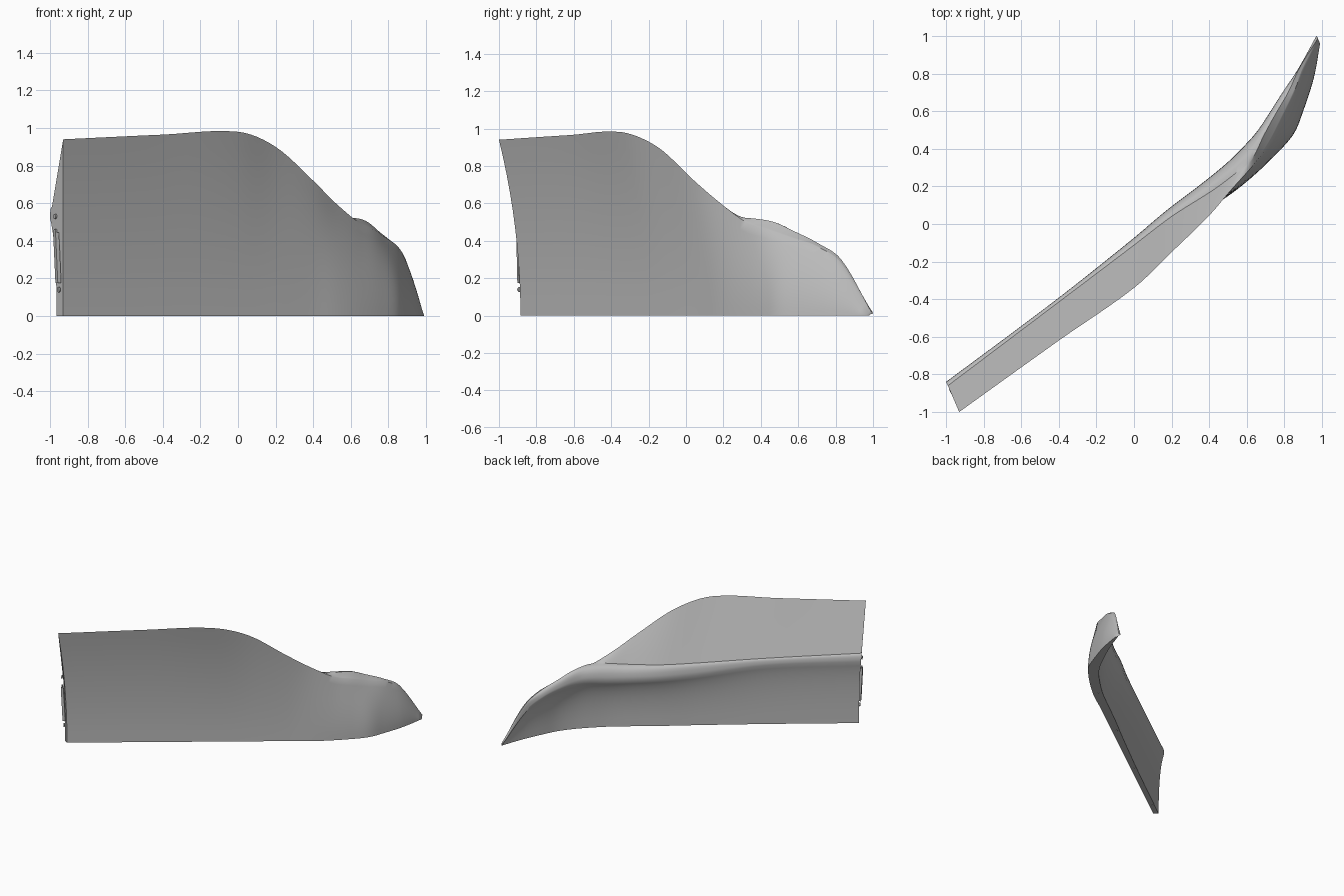
import bpy, bmesh
from mathutils import Vector

cube = bpy.data.objects.get("Cube")
if cube:
    bpy.data.objects.remove(cube, do_unlink=True)

# One flat grey for the whole panel
grey = bpy.data.materials.new("panel grey")
grey.use_nodes = True
colour = (0.5, 0.5, 0.5, 1)
grey.diffuse_color = colour
grey.node_tree.nodes["Principled BSDF"].inputs["Base Color"].default_value = colour

# Stations along the panel: bottom xy, top edge xyz, shelf ridge xyz, inner lip xyz
STATIONS = [
    (-.93, -.885, -.93, -1, .94, -.99, -.86, .58, -1, -.84, .52),
    (-.4, -.5, -.4, -.62, .965, -.42, -.43, .55, -.43, -.415, .5),
    (0, -.21, 0, -.34, .98, -.01, -.12, .52, -.02, -.09, .43),
    (.2, -.065, .2, -.15, .9, .2, .04, .51, .17, .07, .41),
    (.4, .08, .4, .045, .72, .42, .18, .51, .36, .215, .4),
    (.53, .17, .52, .185, .6, .54, .27, .52, .5, .33, .4),
    (.64, .26, .64, .32, .5, .63, .35, .52, .6, .43, .41),
    (.76, .375, .72, .43, .46, .69, .47, .5, .66, .5, .4),
    (.85, .48, .78, .55, .42, .75, .58, .45, .72, .59, .38),
    (.9, .6, .85, .7, .37, .82, .7, .39, .79, .7, .34),
    (.955, .77, .9, .83, .28, .88, .83, .3, .87, .82, .25),
    (.99, .96, .98, .98, .02, .98, .99, .02, .97, 1, .01),
]


def spline(rows, steps):
    """Smooth a list of number rows with a Catmull-Rom curve."""
    rows = [Vector(r) for r in rows]
    result = []
    for i in range(len(rows) - 1):
        p, q = rows[i], rows[i + 1]
        before = rows[i - 1] if i else p * 2 - q
        after = rows[i + 2] if i + 2 < len(rows) else q * 2 - p
        # Tangents weighted by spacing keep uneven stations from overshooting
        span = (q - p).length
        m = (q - before) * (span / ((p - before).length + span))
        n = (after - p) * (span / ((after - q).length + span))
        for k in range(steps):
            t = k / steps
            u = 1 - t
            result.append(p * (u * u * (1 + 2 * t)) + m * (t * u * u)
                          + q * (t * t * (3 - 2 * t)) - n * (t * t * u))
    result.append(rows[-1])
    return result


def bend(start, control, end, steps):
    """Points of a quadratic curve, leaving out its end."""
    points = []
    for k in range(steps):
        t = k / steps
        points.append(start * (1 - t) ** 2 + control * (2 * t * (1 - t)) + end * t * t)
    return points


def section(row):
    """Closed cross-section: outer skin, inner upper skin, rounded shelf, inner wall."""
    bottom = Vector((row[0], row[1], 0))
    top, ridge, lip = (Vector(row[i:i + 3]) for i in (2, 5, 8))
    inner = bottom.lerp(Vector((lip.x, lip.y, 0)), .5)
    outer_control = Vector((bottom.x, bottom.y, top.z / 2))
    upper_control = top.lerp(ridge, .5)
    lip_control = Vector((lip.x, lip.y, ridge.z))
    wall_control = Vector((inner.x, inner.y, lip.z * .75))
    return (bend(bottom, outer_control, top, 10) + bend(top, upper_control, ridge, 6)
            + bend(ridge, lip_control, lip, 6) + bend(lip, wall_control, inner, 8)
            + [inner])


def finish(name, bm):
    """Turn a bmesh into a smooth shaded grey object."""
    bmesh.ops.recalc_face_normals(bm, faces=bm.faces)
    mesh = bpy.data.meshes.new(name)
    bm.to_mesh(mesh)
    bm.free()
    mesh.materials.append(grey)
    obj = bpy.data.objects.new(name, mesh)
    bpy.context.collection.objects.link(obj)
    bpy.ops.object.select_all(action="DESELECT")
    obj.select_set(True)
    bpy.context.view_layer.objects.active = obj
    bpy.ops.object.shade_smooth_by_angle(angle=.7)
    return obj


# Main panel, lofted through the sections and capped at both ends
bm = bmesh.new()
loops = [[bm.verts.new(p) for p in section(row)] for row in spline(STATIONS, 6)]
for a, b in zip(loops, loops[1:]):
    for i in range(len(a)):
        j = (i + 1) % len(a)
        bm.faces.new((a[i], a[j], b[j], b[i]))
bm.faces.new(loops[0])
bm.faces.new(loops[-1])
finish("curved_panel", bm)


def stud(name, location, normal, radius):
    """A small round fastener that sits on a face."""
    bm = bmesh.new()
    bmesh.ops.create_cone(bm, cap_ends=True, segments=16, radius1=radius,
                          radius2=radius, depth=.008)
    obj = finish(name, bm)
    obj.location = location
    obj.rotation_euler = Vector(normal).to_track_quat("Z", "Y").to_euler()


# Fasteners and a slim latch strip on the end face
end_normal = (-.9, -.43, 0)
for i, height in enumerate((.53, .45, .14)):
    stud("end_fastener_%d" % i, (-.975 + abs(height - .5) * .06, -.888, height),
         end_normal, .014)

bm = bmesh.new()
bmesh.ops.create_cube(bm, size=1)
bmesh.ops.scale(bm, vec=(.02, .03, .27), verts=bm.verts)
strip = finish("latch_strip", bm)
strip.location = (-.962, -.887, .31)
strip.rotation_euler = (0, -.05, .44)

# Fasteners along the bottom edge
for i, t in enumerate((.05, .35, .65, .95)):
    spot = Vector((-.93, -.86, .003)).lerp(Vector((.62, .29, .003)), t)
    stud("bottom_fastener_%d" % i, spot, (0, 0, -1), .01)
